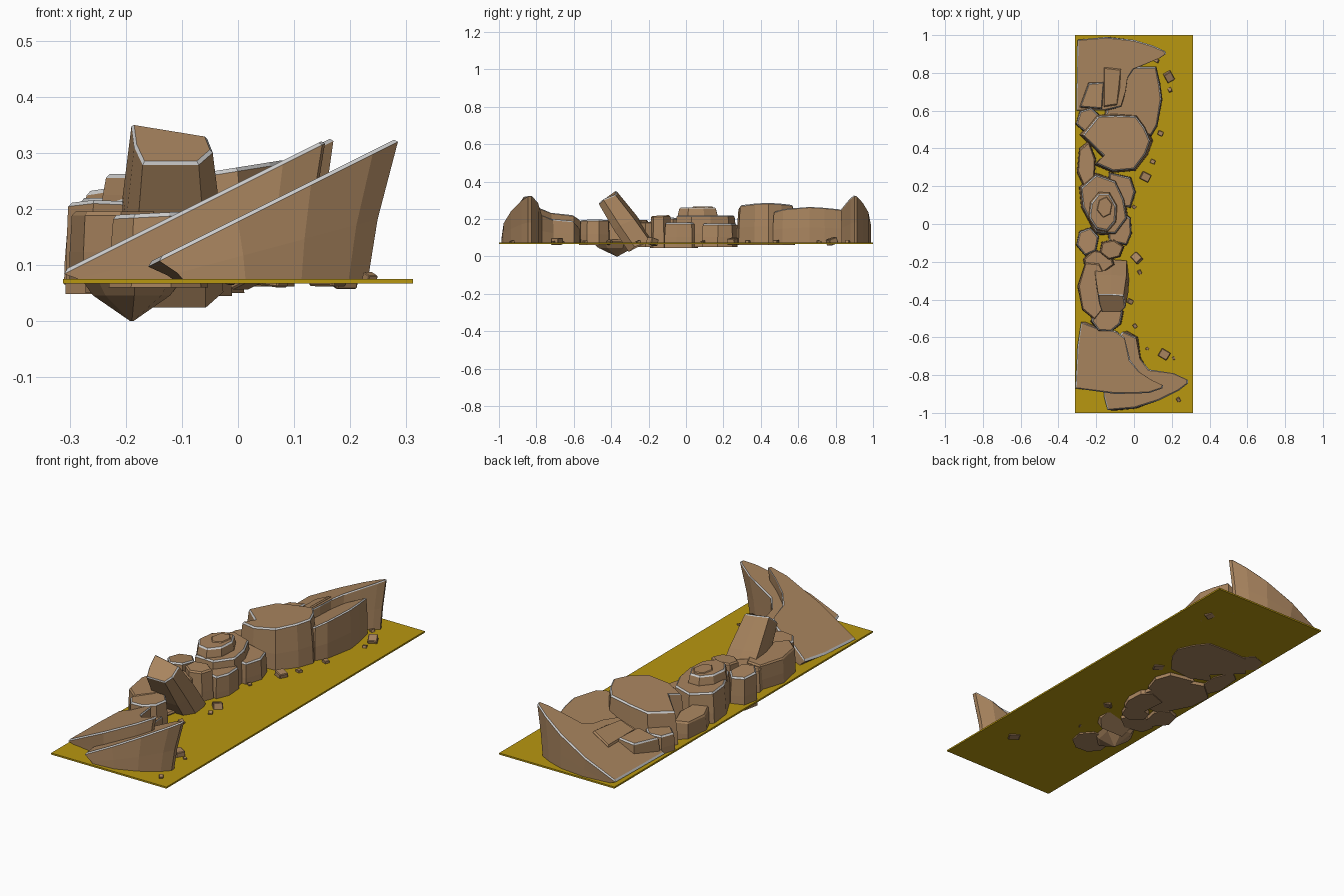
import bpy, bmesh, math, random
from mathutils import Matrix, Vector

if "Cube" in bpy.data.objects:
    bpy.data.objects.remove(bpy.data.objects["Cube"])

random.seed(4)


def material(name, rgb):
    m = bpy.data.materials.new(name)
    m.diffuse_color = (*rgb, 1)
    m.use_nodes = True
    m.node_tree.nodes["Principled BSDF"].inputs["Base Color"].default_value = m.diffuse_color
    return m


ROCK = material("brown_rock", (0.40, 0.235, 0.115))
RIM = material("pale_worn_edge", (0.55, 0.55, 0.55))
SAND = material("ochre_ground", (0.48, 0.31, 0.005))


def finish(bm, name, mats):
    bmesh.ops.recalc_face_normals(bm, faces=bm.faces)
    me = bpy.data.meshes.new(name)
    bm.to_mesh(me)
    bm.free()
    for m in mats:
        me.materials.append(m)
    ob = bpy.data.objects.new(name, me)
    bpy.context.collection.objects.link(ob)
    return ob


def rock(name, outline, plane, base_z=0.06, base=(1.08, 1.08), mid=None,
         mid_t=0.45, rim=True, chamfer=0.007):
    """Faceted boulder: outline on a tilted top plane z = a + b*x + c*y, chamfered rim, flared sides."""
    a, b, c = plane
    n = len(outline)
    cx = sum(p[0] for p in outline) / n
    cy = sum(p[1] for p in outline) / n
    mid = mid or ((1 + base[0]) / 2 + 0.02, (1 + base[1]) / 2 + 0.02)
    bm = bmesh.new()
    rings = []
    for k, (sx, sy) in enumerate((base, mid, (1, 1), None or (0, 0))):
        ring = []
        for x, y in outline:
            r = math.hypot(x - cx, y - cy)
            if k == 3:
                sx = sy = 1 - chamfer / r
            px, py = cx + (x - cx) * sx, cy + (y - cy) * sy
            top = a + b * px + c * py
            rim_z = a + b * x + c * y - chamfer
            z = (base_z, base_z + (rim_z - base_z) * mid_t, rim_z, top)[k]
            ring.append(bm.verts.new((max(px, -0.31), max(-0.997, min(py, 0.997)), z)))
        rings.append(ring)
    bm.faces.new(rings[0][::-1])
    bm.faces.new(rings[3])
    for k in range(3):
        for i in range(n):
            j = (i + 1) % n
            f = bm.faces.new((rings[k][i], rings[k][j], rings[k + 1][j], rings[k + 1][i]))
            f.material_index = 1 if k == 2 and rim else 0
    return finish(bm, name, (ROCK, RIM))


def polygon(x, y, rx, ry, n=7, turn=0.3):
    return [(x + rx * math.cos(turn + 2 * math.pi * i / n) * random.uniform(.92, 1.06),
             y + ry * math.sin(turn + 2 * math.pi * i / n) * random.uniform(.92, 1.06)) for i in range(n)]


# Ground plate
bm = bmesh.new()
bmesh.ops.create_cube(bm, size=1, matrix=Matrix.Translation((0, 0, .071)) @ Matrix.Diagonal((.624, 2, .008, 1)))
finish(bm, "ground_plate", (SAND,))

# South ramps: two parallel slanted layers ending in overhanging points
rock("south_upper_ramp", [(-.31, -.87), (-.1, -.90), (.08, -.895), (.15, -.87), (.155, -.855), (.10, -.83),
     (.03, -.785), (-.02, -.72), (-.05, -.60), (-.10, -.565), (-.2, -.55), (-.28, -.52), (-.30, -.65)],
     (.246, .5, 0), .068, (.85, 1), (.9, 1))
rock("south_lower_ramp", [(-.16, -.91), (-.14, -.985), (0, -.975), (.13, -.935), (.24, -.88), (.285, -.845),
     (.285, -.825), (.21, -.79), (.08, -.77), (.03, -.71), (.01, -.60), (-.06, -.57), (-.15, -.66)],
     (.184, .5, 0), .068, (.76, 1.01), (.84, 1.01))

# North ramps
rock("north_upper_ramp", [(-.305, .60), (-.16, .60), (-.07, .62), (-.045, .70), (-.035, .77), (.0, .82), (.07, .85),
     (.14, .88), (.17, .90), (.165, .915), (.10, .945), (0, .975), (-.15, .99), (-.30, .975)],
     (.243, .5, 0), .068, (.85, 1), (.9, 1))
rock("north_lower_ramp", [(-.16, .50), (.09, .47), (.12, .52), (.145, .66), (.135, .74), (.115, .83), (.06, .83),
     (-.1, .83)], (.195, .5, 0), .068, (1.06, 1.02))
rock("north_ramp_strip", [(-.16, .62), (-.09, .63), (-.075, .72), (-.07, .82), (-.16, .83)],
     (.252, .5, 0), .1, (1, 1), rim=False)

# North boulder cluster
rock("north_boulder", [(-.16, .36), (-.20, .32), (-.11, .28), (.0, .29), (.06, .37), (.085, .44), (.055, .51),
     (.01, .57), (-.10, .575), (-.19, .57), (-.27, .47)], (.274, .16, 0), .062, (1.1, 1.06))
rock("north_shard", [(-.285, .62), (-.17, .61), (-.16, .75), (-.24, .745)], (.22, .15, -.02), .068)
rock("north_west_block", polygon(-.24, .55, .065, .07, 6), (.19, .1, 0), .065)
rock("west_block", polygon(-.25, .31, .05, .12, 6), (.21, .2, 0), .062, rim=False)

# Central stacked boulder
rock("central_boulder", [(-.27, .09), (-.28, .19), (-.2, .26), (-.10, .225), (-.055, .13), (-.04, .03),
     (-.10, -.05), (-.2, -.045)], (.219, 0, 0), .05, (1.1, 1.08))
rock("central_cap", polygon(-.165, .065, .07, .105, 8), (.262, 0, 0), .2, (1.12, 1.12))
rock("central_cap_chip", polygon(-.155, .09, .045, .06, 6), (.266, 0, 0), .24, (1, 1), rim=False)
rock("central_north_foot", [(-.13, .27), (-.02, .245), (.005, .17), (-.02, .09), (-.12, .1)],
     (.175, 0, 0), .05, (1.1, 1.06))
rock("central_south_foot", [(-.13, -.09), (-.04, -.11), (-.015, -.05), (-.02, .03), (-.06, .06), (-.14, .03)],
     (.18, 0, 0), .045, (1.08, 1.06))

# Small rocks between centre and leaning column
rock("saddle_west_rock", polygon(-.245, -.09, .06, .075, 6), (.20, 0, -.1), .048)
rock("saddle_east_rock", polygon(-.12, -.135, .065, .055, 6), (.225, 0, .05), .046, rim=False)
rock("saddle_south_rock", polygon(-.19, -.2, .085, .06, 6, .8), (.185, 0, 0), .05, rim=False)

# West boulder with its pointed underside
rock("west_boulder", polygon(-.215, -.35, .085, .16, 7), (.195, 0, 0), .07, (1.05, 1.0), rim=False)
rock("pointed_underside", polygon(-.19, -.365, .095, .135, 7), (.09, 0, 0), 0, (.03, .03), (.72, .72), .55, rim=False)

# South round boulder
rock("south_boulder", polygon(-.145, -.49, .085, .085, 8), (.20, .05, 0), .06, (1.1, 1.05))

# Leaning column: a tapered seven-sided prism tipped toward the front
bm = bmesh.new()
axis = Vector((0, -.57, .82))
cap = [(-.17, -.465, .278), (-.07, -.465, .278), (-.045, -.44, .30), (-.055, -.375, .325),
       (-.12, -.37, .335), (-.19, -.37, .347), (-.185, -.42, .31)]
mid_c = Vector((-.12, -.415, .31))
rings = []
for d, s, push in ((0, .93, .006), (0, 1, 0), (-.16, 1.22, 0), (-.30, 1.25, 0)):
    rings.append([bm.verts.new(mid_c + (Vector(p) - mid_c) * s + axis * (d + push)) for p in cap])
bm.faces.new(rings[0])
bm.faces.new(rings[3][::-1])
for k in range(3):
    for i in range(7):
        j = (i + 1) % 7
        f = bm.faces.new((rings[k][i], rings[k + 1][i], rings[k + 1][j], rings[k][j]))
        f.material_index = 1 if k == 0 else 0
finish(bm, "leaning_column", (ROCK, RIM))

# Scattered pebbles
pebbles = [(.185, .78, .032), (.19, .71, .014), (.14, .48, .018), (.10, .33, .016), (.06, .25, .032), (.0, .09, .012),
           (.015, -.18, .032), (.03, -.255, .014), (-.02, -.41, .018), (.005, -.54, .014), (.07, -.66, .01),
           (.16, -.69, .034), (.21, -.71, .01), (.235, -.93, .014), (.12, .865, .014)]
for i, (x, y, s) in enumerate(pebbles):
    bm = bmesh.new()
    spin = Matrix.Rotation(random.uniform(.3, 1.2), 4, 'Z') @ Matrix.Rotation(random.uniform(-.4, .4), 4, 'X')
    bmesh.ops.create_cube(bm, size=s * 1.35, matrix=Matrix.Translation((x, y, .075 + s * .15)) @ spin
                          @ Matrix.Diagonal((1, 1.15, .8, 1)))
    bmesh.ops.bevel(bm, geom=bm.edges[:], offset=s * .1, segments=1, affect='EDGES')
    finish(bm, f"pebble_{i + 1}", (ROCK,))
